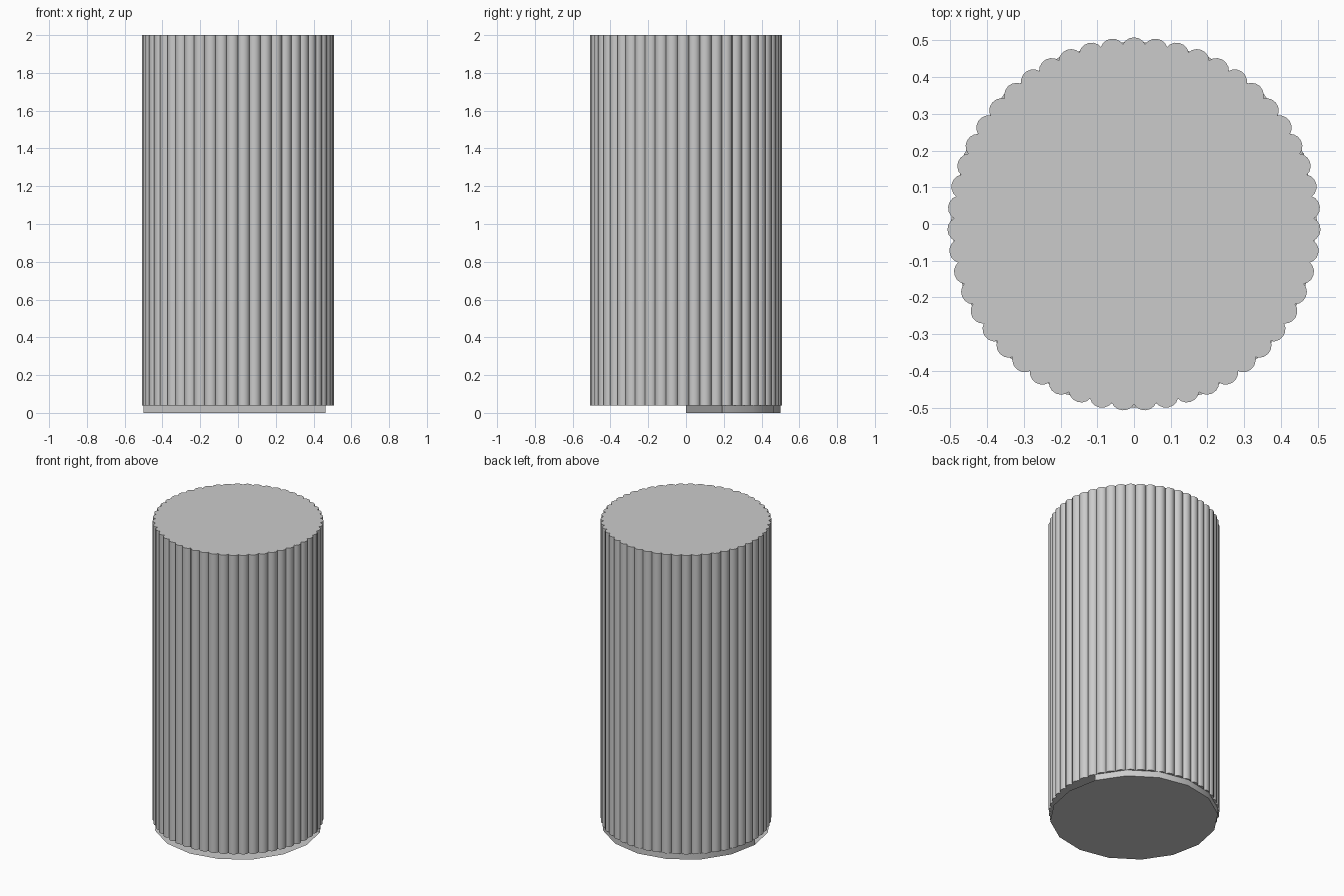
import bpy, bmesh
from math import sin, cos, pi, radians

if "Cube" in bpy.data.objects:
    bpy.data.objects.remove(bpy.data.objects["Cube"])

RIBS, RING_R, RIB_R = 51, 0.474, 0.034
Z0, Z1 = 0.04, 2.0


def finish(bm, name, smooth=False):
    bmesh.ops.recalc_face_normals(bm, faces=bm.faces)
    me = bpy.data.meshes.new(name)
    bm.to_mesh(me)
    bm.free()
    ob = bpy.data.objects.new(name, me)
    bpy.context.collection.objects.link(ob)
    if smooth:
        bpy.ops.object.select_all(action='DESELECT')
        ob.select_set(True)
        bpy.context.view_layer.objects.active = ob
        bpy.ops.object.shade_smooth_by_angle(angle=radians(40))
    return ob


def prism(bm, pts, z0, z1):
    low = [bm.verts.new((x, y, z0)) for x, y in pts]
    high = [bm.verts.new((x, y, z1)) for x, y in pts]
    n = len(pts)
    for i in range(n):
        j = (i + 1) % n
        bm.faces.new((low[i], low[j], high[j], high[i]))
    bm.faces.new(low[::-1])
    bm.faces.new(high)


def circle(cx, cy, r, n, start=0.0):
    return [(cx + r * cos(start + 2 * pi * i / n),
             cy + r * sin(start + 2 * pi * i / n)) for i in range(n)]


# Core of the column
bm = bmesh.new()
prism(bm, circle(0, 0, 0.49, 16), Z0, Z1)
finish(bm, "column_core")

# Ring of round ribs, one pointing straight to the back
bm = bmesh.new()
for k in range(RIBS):
    a = pi / 2 + 2 * pi * k / RIBS
    prism(bm, circle(RING_R * cos(a), RING_R * sin(a), RIB_R, 16, a), Z0, Z1)
finish(bm, "column_ribs", True)

# Thin low-poly base plate
base = circle(0, 0, 0.5, 16)
bm = bmesh.new()
bm.faces.new([bm.verts.new((x, y, 0)) for x, y in base][::-1])
finish(bm, "base_plate")

# Back half rim between plate and column, closed by a flat chord wall
bm = bmesh.new()
prism(bm, base[1:9], 0.0, Z0)
finish(bm, "base_rim", True)
